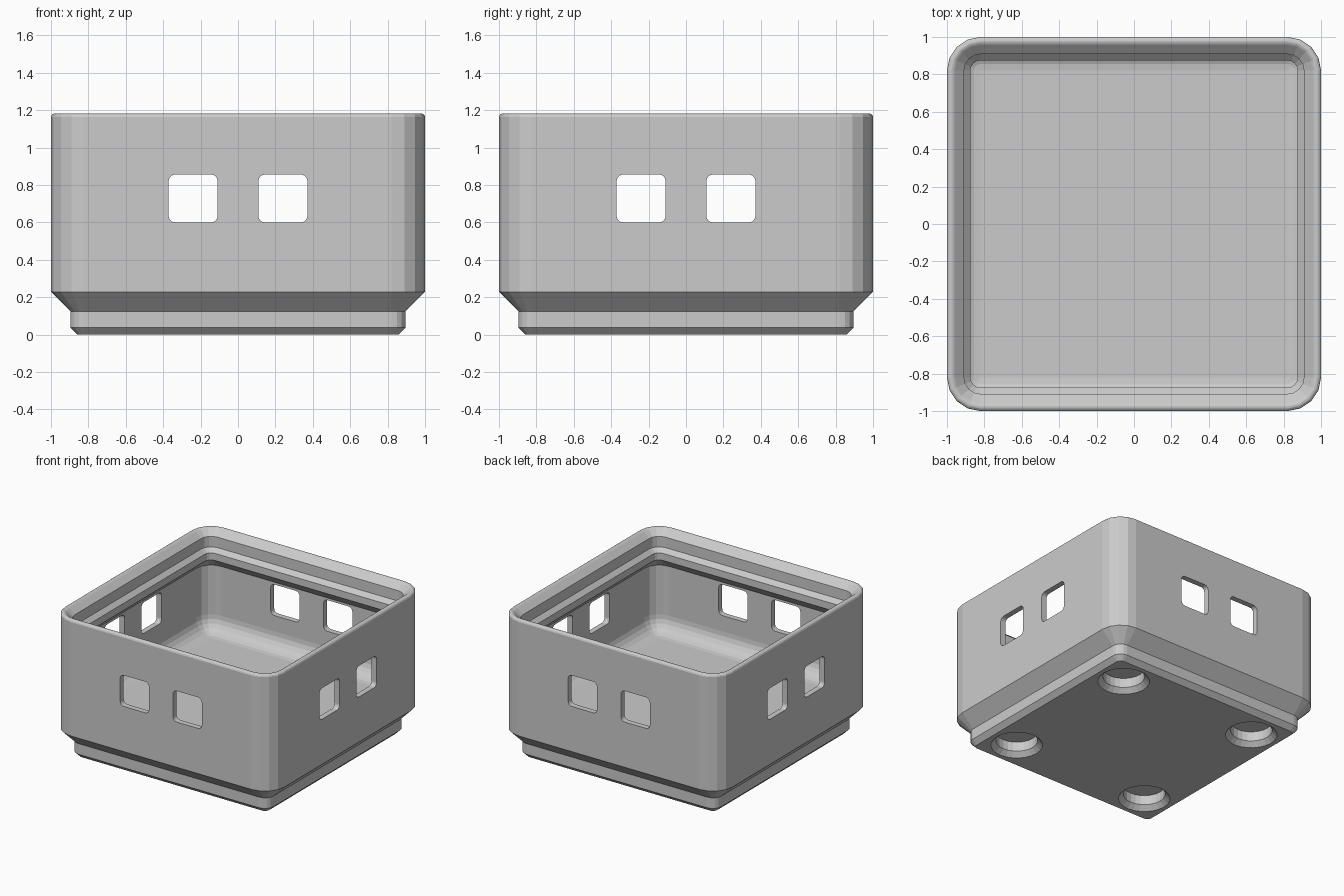
import bpy, bmesh
from math import pi, cos, sin

if "Cube" in bpy.data.objects:
    bpy.data.objects.remove(bpy.data.objects["Cube"])

CORNER = 0.82  # all rounded-square loops share this corner centre


def make_object(name, bm):
    bmesh.ops.recalc_face_normals(bm, faces=bm.faces)
    mesh = bpy.data.meshes.new(name)
    bm.to_mesh(mesh)
    bm.free()
    obj = bpy.data.objects.new(name, mesh)
    bpy.context.collection.objects.link(obj)
    return obj


def rounded_rect(hx, hy, r, seg):
    pts = []
    for q, (sx, sy) in enumerate(((1, 1), (-1, 1), (-1, -1), (1, -1))):
        for i in range(seg + 1):
            a = (q + i / seg) * pi / 2
            pts.append((sx * (hx - r) + r * cos(a), sy * (hy - r) + r * sin(a)))
    return pts


def loft(name, loops):
    """Skin a stack of equal-length closed loops and cap both ends."""
    bm = bmesh.new()
    rings = [[bm.verts.new(p) for p in loop] for loop in loops]
    n = len(rings[0])
    for a, b in zip(rings, rings[1:]):
        for i in range(n):
            j = (i + 1) % n
            bm.faces.new((a[i], a[j], b[j], b[i]))
    bm.faces.new(rings[0])
    bm.faces.new(rings[-1])
    return make_object(name, bm)


# Bin wall section: stepped foot, outer wall, stacking lip, inner wall, floor fillet
profile = [(0.858, 0), (0.896, 0.038), (0.896, 0.125), (1, 0.229),
           (1, 1.164), (0.996, 1.174), (0.987, 1.181), (0.976, 1.183),
           (0.966, 1.18), (0.957, 1.174),
           (0.909, 1.132), (0.909, 1.046), (0.875, 1.012), (0.875, 0.954),
           (0.954, 0.875)]
for i in range(7):
    a = i / 6 * pi / 2
    profile.append((CORNER + 0.002 + 0.132 * cos(a), 0.47 - 0.133 * sin(a)))
body = loft("storage_bin", [[(x, y, z) for x, y in rounded_rect(h, h, h - CORNER, 4)]
                            for h, z in profile])

cutters = []
# Window cutters run straight through opposite walls
for s in (-1, 1):
    shape = rounded_rect(0.131, 0.128, 0.035, 4)
    cutters.append(loft("window_cutter_y", [[(s * 0.24 + u, y, 0.728 + v) for u, v in shape]
                                            for y in (-1.2, 1.2)]))
    cutters.append(loft("window_cutter_x", [[(x, s * 0.24 + u, 0.728 + v) for u, v in shape]
                                            for x in (-1.2, 1.2)]))

# Chamfered magnet holes under the foot
for sx in (-1, 1):
    for sy in (-1, 1):
        ring = [(cos(i * pi / 12), sin(i * pi / 12)) for i in range(24)]
        cutters.append(loft("magnet_hole_cutter",
                            [[(sx * 0.627 + r * c, sy * 0.627 + r * s, z) for c, s in ring]
                             for r, z in ((0.215, -0.02), (0.157, 0.038), (0.157, 0.116))]))

bpy.context.view_layer.objects.active = body
for cutter in cutters:
    cutter.hide_render = True
    mod = body.modifiers.new("cut", 'BOOLEAN')
    mod.operation = 'DIFFERENCE'
    mod.solver = 'EXACT'
    mod.object = cutter
    bpy.ops.object.modifier_apply(modifier=mod.name)
    bpy.data.objects.remove(cutter)
